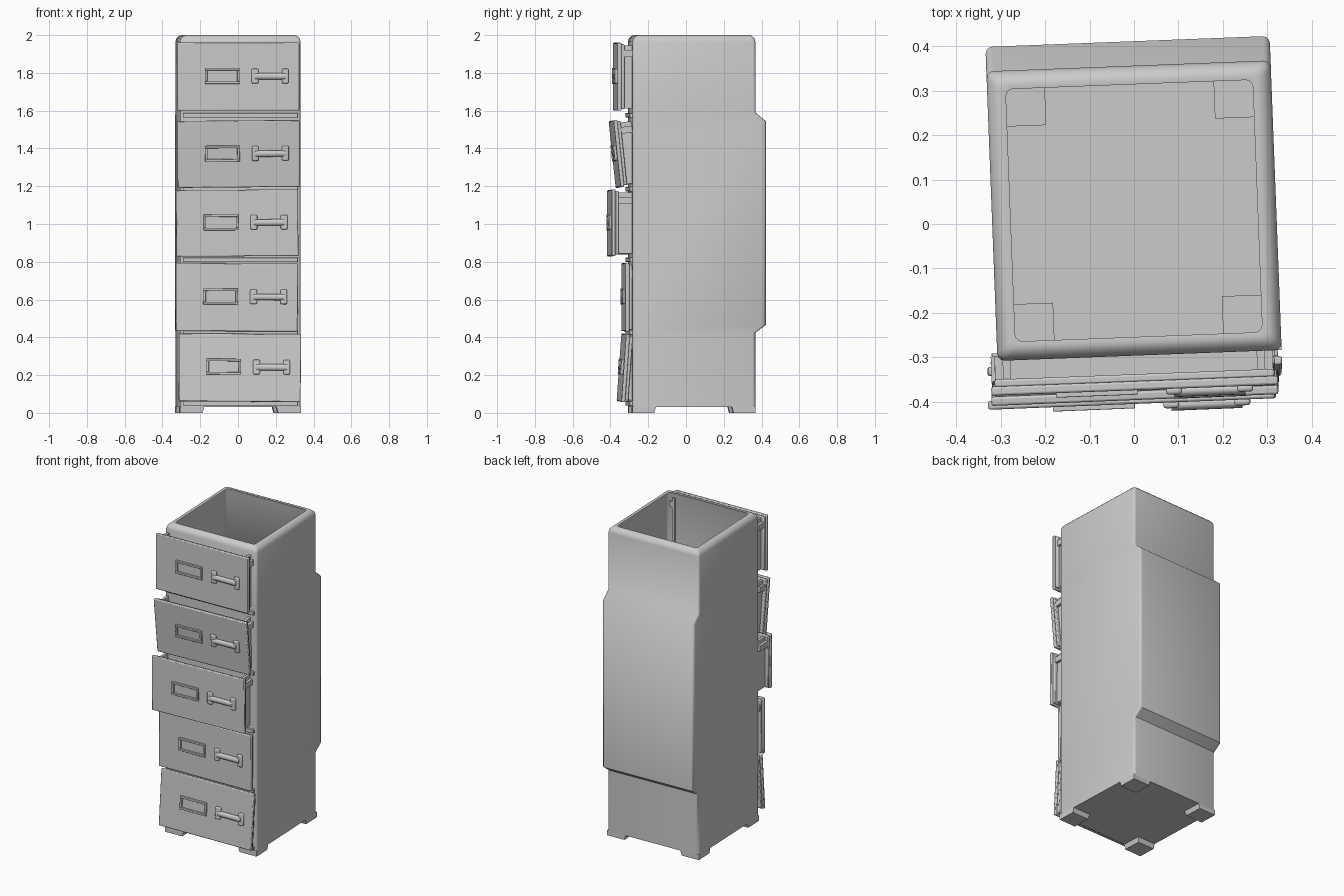
import bpy, bmesh, math
from mathutils import Matrix, Vector

if "Cube" in bpy.data.objects:
    bpy.data.objects.remove(bpy.data.objects["Cube"])

YAW = math.radians(2.2)
BODY = Matrix.Translation((0, 0.03, 0)) @ Matrix.Rotation(YAW, 4, 'Z')
HW, HD = 0.32, 0.326          # half width and half depth of the cabinet


def finish(name, bm, matrix, bevel=0, segments=2, angle=40):
    bmesh.ops.recalc_face_normals(bm, faces=bm.faces)
    me = bpy.data.meshes.new(name)
    bm.to_mesh(me)
    bm.free()
    ob = bpy.data.objects.new(name, me)
    bpy.context.collection.objects.link(ob)
    ob.matrix_world = matrix
    if bevel:
        mod = ob.modifiers.new("bevel", 'BEVEL')
        mod.width, mod.segments = bevel, segments
    bpy.ops.object.select_all(action='DESELECT')
    ob.select_set(True)
    bpy.context.view_layer.objects.active = ob
    bpy.ops.object.shade_smooth_by_angle(angle=math.radians(angle))
    return ob


def add_box(bm, lo, hi):
    lo, hi = Vector(lo), Vector(hi)
    m = Matrix.Translation((lo + hi) / 2) @ Matrix.Diagonal((*(hi - lo), 1))
    return bmesh.ops.create_cube(bm, size=1, matrix=m)['verts']


def rounded_ring(bm, z, inset, back, r=0.016, n=3):
    verts = []
    for k, (sx, sy) in enumerate([(1, 1), (-1, 1), (-1, -1), (1, -1)]):
        cx = sx * (HW - inset - r)
        cy = sy * (HD - inset - r) + (back if sy > 0 else 0)
        for i in range(n + 1):
            a = math.radians(90 * (k + i / n))
            verts.append(bm.verts.new((cx + r * math.cos(a), cy + r * math.sin(a), z)))
    return verts


# cabinet shell: open at the top, rounded lip, bulge on the back
bm = bmesh.new()
levels = [(0.03, 0, 0), (0.425, 0, 0), (0.465, 0, 0.055), (1.545, 0, 0.055), (1.59, 0, 0),
          (1.965, 0, 0), (1.984, 0.006, 0), (1.996, 0.019, 0), (2.0, 0.03, 0), (1.998, 0.042, 0)]
rings = [rounded_ring(bm, *lv) for lv in levels]
for a, b in zip(rings, rings[1:]):
    for i in range(len(a)):
        j = (i + 1) % len(a)
        bm.faces.new((a[i], a[j], b[j], b[i]))
bm.faces.new(rings[0][::-1])
finish("cabinet_shell", bm, BODY, angle=50)

# corner feet, narrowing slightly towards the floor
bm = bmesh.new()
for sx in (-1, 1):
    for sy in (-1, 1):
        xs = sorted((sx * HW, sx * 0.19))
        ys = sorted((sy * HD, sy * 0.20))
        vs = add_box(bm, (xs[0], ys[0], 0), (xs[1], ys[1], 0.035))
        for v in vs:
            if v.co.z < 0.01:
                if abs(v.co.x) < 0.25:
                    v.co.x += sx * 0.01
                if abs(v.co.y) < 0.25:
                    v.co.y += sy * 0.01
finish("feet", bm, BODY)

# thin rails on the front between the drawers
bm = bmesh.new()
for z in (0.05, 0.425, 0.81, 1.185, 1.575):
    add_box(bm, (-0.305, -HD - 0.014, z - 0.012), (0.305, -HD + 0.005, z + 0.012))
finish("front_rails", bm, BODY, 0.003)


def make_drawer(n, x, z, front, pitch, yaw, roll, height):
    m = (Matrix.Translation((x, front, z)) @ Matrix.Rotation(YAW + math.radians(yaw), 4, 'Z')
         @ Matrix.Rotation(math.radians(pitch), 4, 'X') @ Matrix.Rotation(math.radians(roll), 4, 'Y'))
    h = height / 2

    # front panel: face plate with a smaller backing
    bm = bmesh.new()
    add_box(bm, (-0.323, 0, -h), (0.323, 0.02, h))
    add_box(bm, (-0.315, 0.018, -h + 0.008), (0.315, 0.036, h - 0.008))
    finish(f"drawer_front_{n}", bm, m, 0.005)

    # open tray behind the panel, reaching the shell front
    end = max(-0.285 - front, 0.05)
    t, w = 0.018, 0.295
    top, bot = h - 0.015, -h + 0.012
    bm = bmesh.new()
    for s in (-1, 1):
        xs = sorted((s * w, s * (w - t)))
        add_box(bm, (xs[0], 0.03, bot), (xs[1], end, top))
        xs = sorted((s * w, s * (w + 0.018)))
        add_box(bm, (xs[0], 0.03, top - 0.06), (xs[1], end, top - 0.025))
    add_box(bm, (-w, 0.03, bot), (w, end, bot + t))
    finish(f"drawer_tray_{n}", bm, m)

    # label holder frame
    bm = bmesh.new()
    x0, x1, z0, z1, e = -0.178, 0.006, -0.038, 0.046, 0.013
    for lo, hi in (((x0, z0), (x1, z0 + e)), ((x0, z1 - e), (x1, z1)),
                   ((x0, z0 + e), (x0 + e, z1 - e)), ((x1 - e, z0 + e), (x1, z1 - e))):
        add_box(bm, (lo[0], -0.010, lo[1]), (hi[0], 0.004, hi[1]))
    finish(f"label_frame_{n}", bm, m, 0.002)

    # handle: two rounded mounts and a bar
    bm = bmesh.new()
    for hx in (0.088, 0.248):
        add_box(bm, (hx - 0.018, -0.013, -0.036), (hx + 0.018, 0.004, 0.042))
    finish(f"handle_mounts_{n}", bm, m, 0.007, 3)
    bm = bmesh.new()
    bar = Matrix.Translation((0.168, -0.006, 0.002)) @ Matrix.Diagonal((1, 0.75, 1, 1)) @ Matrix.Rotation(math.pi / 2, 4, 'Y')
    bmesh.ops.create_cone(bm, cap_ends=True, segments=16, radius1=0.017, radius2=0.017,
                          depth=0.16, matrix=bar)
    finish(f"handle_bar_{n}", bm, m)


# five drawers, each a little askew: x, z, front y, pitch, yaw, roll, height
drawers = [(0.002, 1.78, -0.374, 0, 0, 0, 0.36),
           (0.003, 1.37, -0.378, 6, 0.2, -0.5, 0.355),
           (-0.004, 1.005, -0.405, 0, 0.1, -0.4, 0.352),
           (-0.006, 0.612, -0.331, 0, -0.2, 0.2, 0.36),
           (0.010, 0.24, -0.342, -4, 0.1, 0.4, 0.36)]
for i, d in enumerate(drawers, 1):
    make_drawer(i, *d)
